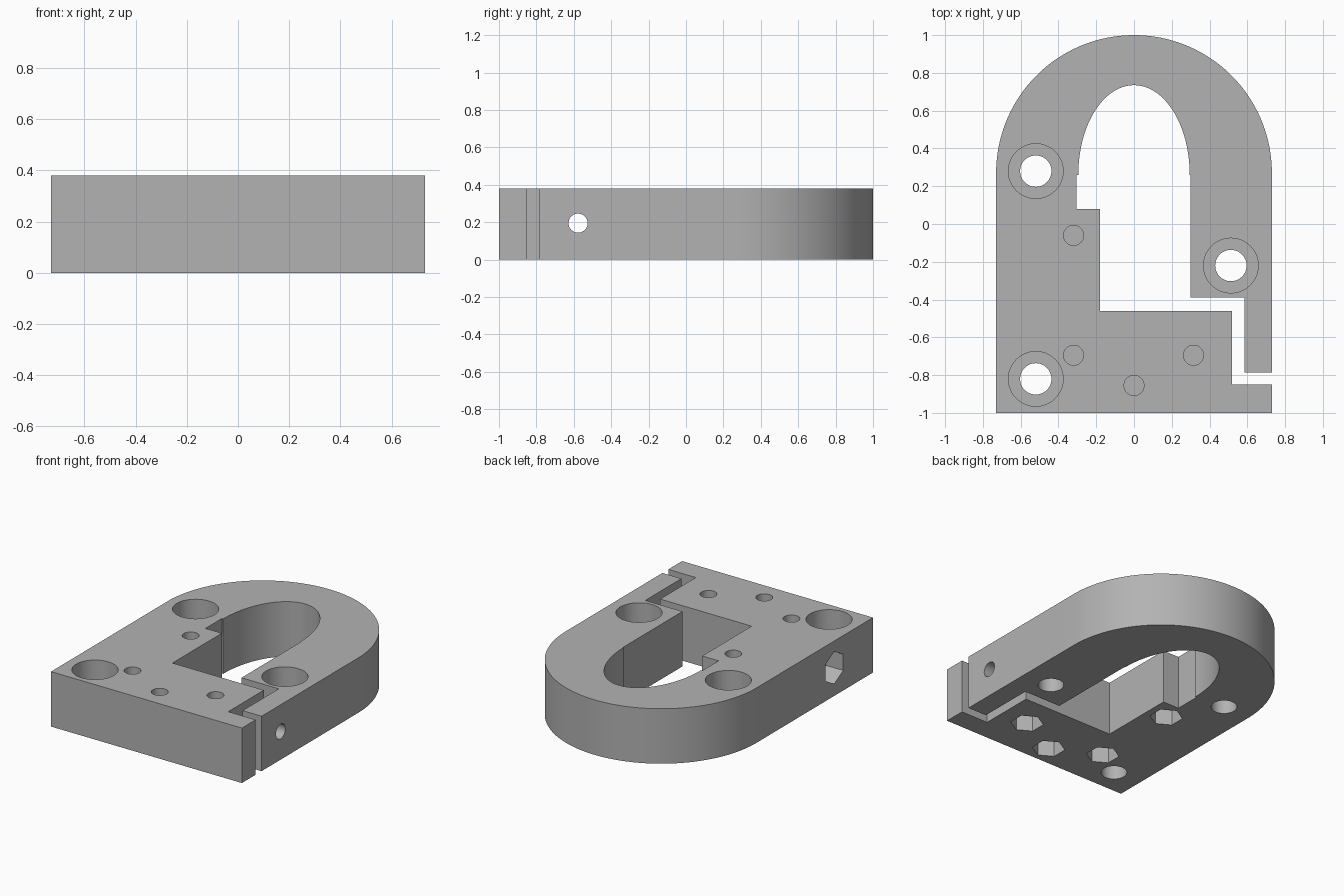
import bpy, bmesh
from math import sin, cos, pi

if "Cube" in bpy.data.objects:
    bpy.data.objects.remove(bpy.data.objects["Cube"], do_unlink=True)

HEIGHT = 0.38
grey = bpy.data.materials.new("plain grey")
grey.use_nodes = True
colour = (0.45, 0.45, 0.45, 1)
grey.diffuse_color = colour
grey.node_tree.nodes["Principled BSDF"].inputs["Base Color"].default_value = colour


def arc(rx, ry, cy, start, end, steps):
    angles = [start + (end - start) * i / steps for i in range(steps + 1)]
    return [(rx * cos(a), cy + ry * sin(a)) for a in angles]


# Plate outline: block, stepped opening, arched window, clamp arm, round back
outline = [(-0.73, -1), (0.73, -1), (0.73, -0.85), (0.52, -0.85), (0.52, -0.46),
           (-0.18, -0.46), (-0.18, 0.08), (-0.305, 0.08), (-0.305, 0.26)]
outline += arc(0.295, 0.475, 0.26, pi, 0, 64)
outline += [(0.30, 0.26), (0.30, -0.39), (0.585, -0.39), (0.585, -0.785), (0.73, -0.785)]
outline += arc(0.73, 0.73, 0.27, 0, pi, 96)

bm = bmesh.new()
base = bm.faces.new([bm.verts.new((x, y, 0)) for x, y in outline])
top = bmesh.ops.extrude_face_region(bm, geom=[base])["geom"]
bmesh.ops.translate(bm, vec=(0, 0, HEIGHT),
                    verts=[v for v in top if isinstance(v, bmesh.types.BMVert)])
bmesh.ops.recalc_face_normals(bm, faces=bm.faces)
mesh = bpy.data.meshes.new("clamp_body")
bm.to_mesh(mesh)
bm.free()
mesh.materials.append(grey)
body = bpy.data.objects.new("clamp_body", mesh)
bpy.context.collection.objects.link(body)


def cut(name, radius, start, end, sides=48, turn=(0, 0, 0)):
    """Drill a straight hole between two points, then drop the cutter."""
    centre = [(a + b) / 2 for a, b in zip(start, end)]
    length = sum(abs(b - a) for a, b in zip(start, end))
    bpy.ops.mesh.primitive_cylinder_add(vertices=sides, radius=radius, depth=length,
                                        location=centre, rotation=turn)
    cutter = bpy.context.object
    cutter.name = name
    cutter.hide_render = True
    cutter.data.materials.append(grey)
    bpy.context.view_layer.objects.active = body
    mod = body.modifiers.new(name, "BOOLEAN")
    mod.operation = "DIFFERENCE"
    mod.solver = "EXACT"
    mod.object = cutter
    bpy.ops.object.modifier_apply(modifier=mod.name)
    bpy.data.objects.remove(cutter, do_unlink=True)


# Counterbored mounting holes
for x, y in [(-0.52, 0.28), (0.513, -0.22), (-0.52, -0.82)]:
    cut("bolt_hole", 0.083, (x, y, -0.1), (x, y, 0.5))
    cut("counterbore", 0.145, (x, y, 0.19), (x, y, 0.5))

# Small screw holes above hexagonal nut pockets, with a thin web between
for x, y in [(-0.32, -0.06), (-0.32, -0.695), (0.315, -0.695), (0, -0.855)]:
    cut("screw_hole", 0.053, (x, y, 0.15), (x, y, 0.5))
    cut("nut_pocket", 0.106, (x, y, -0.1), (x, y, 0.13), sides=6)

# Cross screw through the clamp arm with its nut pocket on the right side
cut("cross_hole", 0.051, (-1, -0.577, 0.195), (1, -0.577, 0.195), turn=(0, pi / 2, 0))
cut("cross_nut_pocket", 0.112, (-1, -0.577, 0.195), (-0.6, -0.577, 0.195), sides=6,
    turn=(pi / 2, 0, pi / 2))

bpy.ops.object.select_all(action="DESELECT")
body.select_set(True)
bpy.context.view_layer.objects.active = body
bpy.ops.object.shade_smooth_by_angle(angle=pi / 6)
